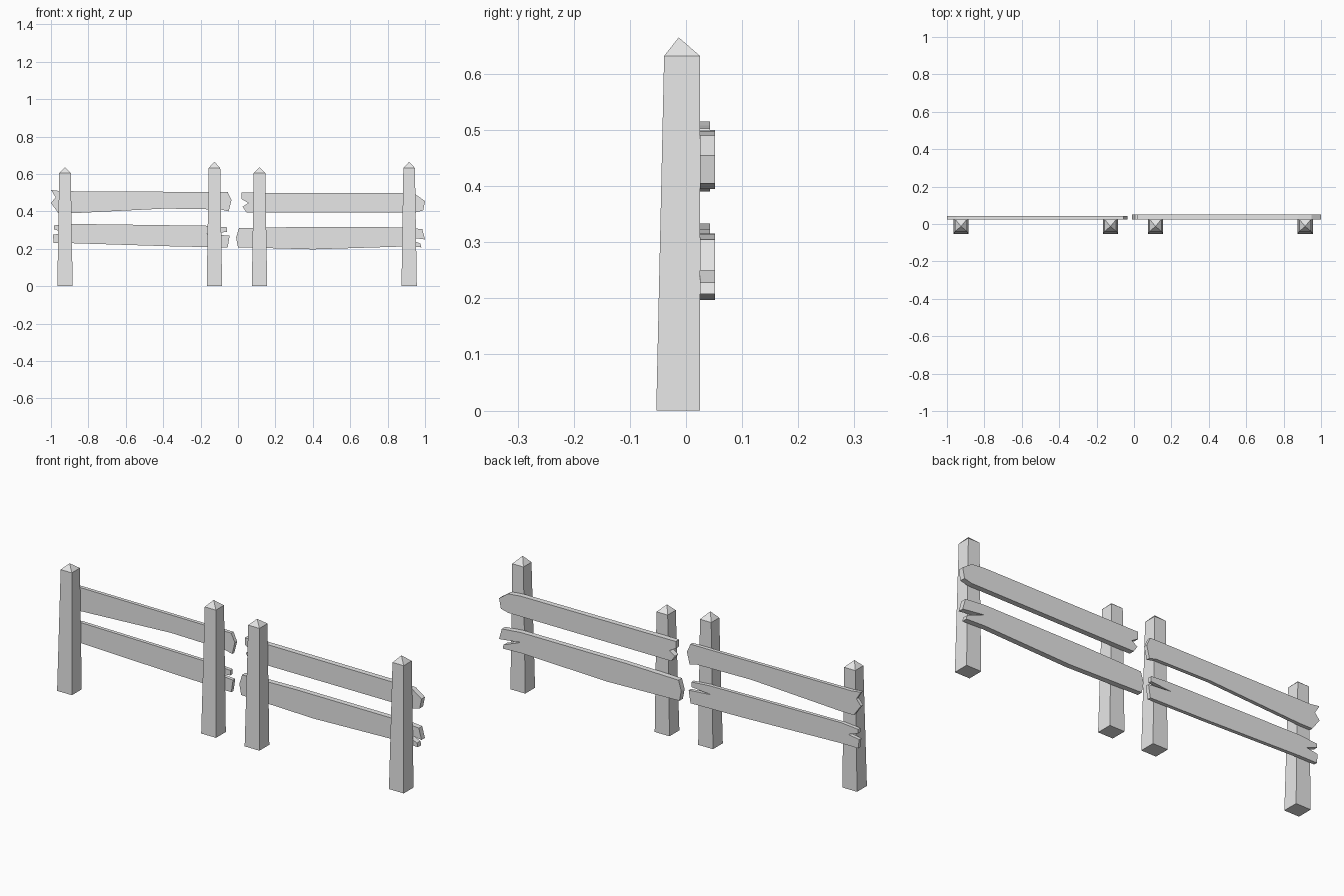
import bpy
import bmesh
from mathutils import Vector

# Remove only the default cube
default_cube = bpy.data.objects.get("Cube")
if default_cube:
    bpy.data.objects.remove(default_cube, do_unlink=True)

# Single material for the whole fence
fence_grey = bpy.data.materials.new("plain_grey")
fence_grey.use_nodes = True
grey_value = (0.8, 0.8, 0.8, 1)
fence_grey.diffuse_color = grey_value
fence_grey.node_tree.nodes["Principled BSDF"].inputs["Base Color"].default_value = grey_value

BACK = 0.025  # plane where the boards meet the posts


def finish(name, bm):
    """Turn a bmesh into a flat-shaded object with outward normals."""
    bmesh.ops.recalc_face_normals(bm, faces=bm.faces[:])
    mesh = bpy.data.meshes.new(name)
    bm.to_mesh(mesh)
    bm.free()
    mesh.materials.append(fence_grey)
    obj = bpy.data.objects.new(name, mesh)
    bpy.context.scene.collection.objects.link(obj)
    return obj


def add_post(name, x, shoulder, tip):
    """Tapered square post with an upright back and a pyramid cap."""
    bm = bmesh.new()

    def ring(half_width, front, z):
        corners = ((-half_width, front), (half_width, front),
                   (half_width, BACK), (-half_width, BACK))
        return [bm.verts.new((x + dx, y, z)) for dx, y in corners]

    bottom = ring(0.041, -0.053, 0)
    top = ring(0.031, -0.039, shoulder)
    apex = bm.verts.new((x, -0.013, tip))
    bm.faces.new(bottom)
    for i in range(len(bottom)):
        j = (i + 1) % len(bottom)
        bm.faces.new((bottom[i], bottom[j], top[j], top[i]))
        bm.faces.new((top[i], top[j], apex))
    return finish(name, bm)


def add_board(name, outline, thickness):
    """Broken plank: an outline in the x-z plane given depth along y."""
    bm = bmesh.new()
    face = bm.faces.new([bm.verts.new((x, BACK, z)) for x, z in outline])
    result = bmesh.ops.extrude_face_region(bm, geom=[face], use_keep_orig=True)
    moved = [v for v in result["geom"] if isinstance(v, bmesh.types.BMVert)]
    bmesh.ops.translate(bm, verts=moved, vec=Vector((0, thickness, 0)))
    return finish(name, bm)


# Posts: each section has a short one and a tall one
short, tall = (0.605, 0.635), (0.632, 0.665)
for side, x_short, x_tall in (("right", -0.925, -0.126), ("left", 0.115, 0.915)):
    add_post(side + "_section_short_post", x_short, *short)
    add_post(side + "_section_tall_post", x_tall, *tall)

# Boards with pointed, notched and split ends
thin, thick = 0.018, 0.027

add_board("right_section_upper_board", [
    (-1, .515), (-.95, .508), (-.055, .503), (-.035, .46), (-.05, .4),
    (-.09, .41), (-.39, .415), (-.89, .39), (-.96, .39), (-1, .445),
    (-.975, .475)], thin)

add_board("right_section_lower_board", [
    (-.985, .325), (-.89, .333), (-.16, .323), (-.06, .315), (-.06, .29),
    (-.17, .28), (-.045, .27), (-.055, .207), (-.35, .213), (-.89, .23),
    (-.985, .23), (-.99, .275), (-.93, .285), (-.985, .305)], thin)

add_board("left_section_upper_board", [
    (.02, .5), (.88, .497), (.95, .49), (1, .455), (.99, .405),
    (.95, .395), (.045, .395), (.025, .425), (.055, .445), (.02, .465)], thick)

add_board("left_section_lower_board", [
    (.005, .31), (.3, .316), (.88, .315), (.985, .305), (1, .25),
    (.88, .265), (.975, .228), (.98, .208), (.88, .212), (.4, .197),
    (0, .208), (-.01, .26)], thick)
